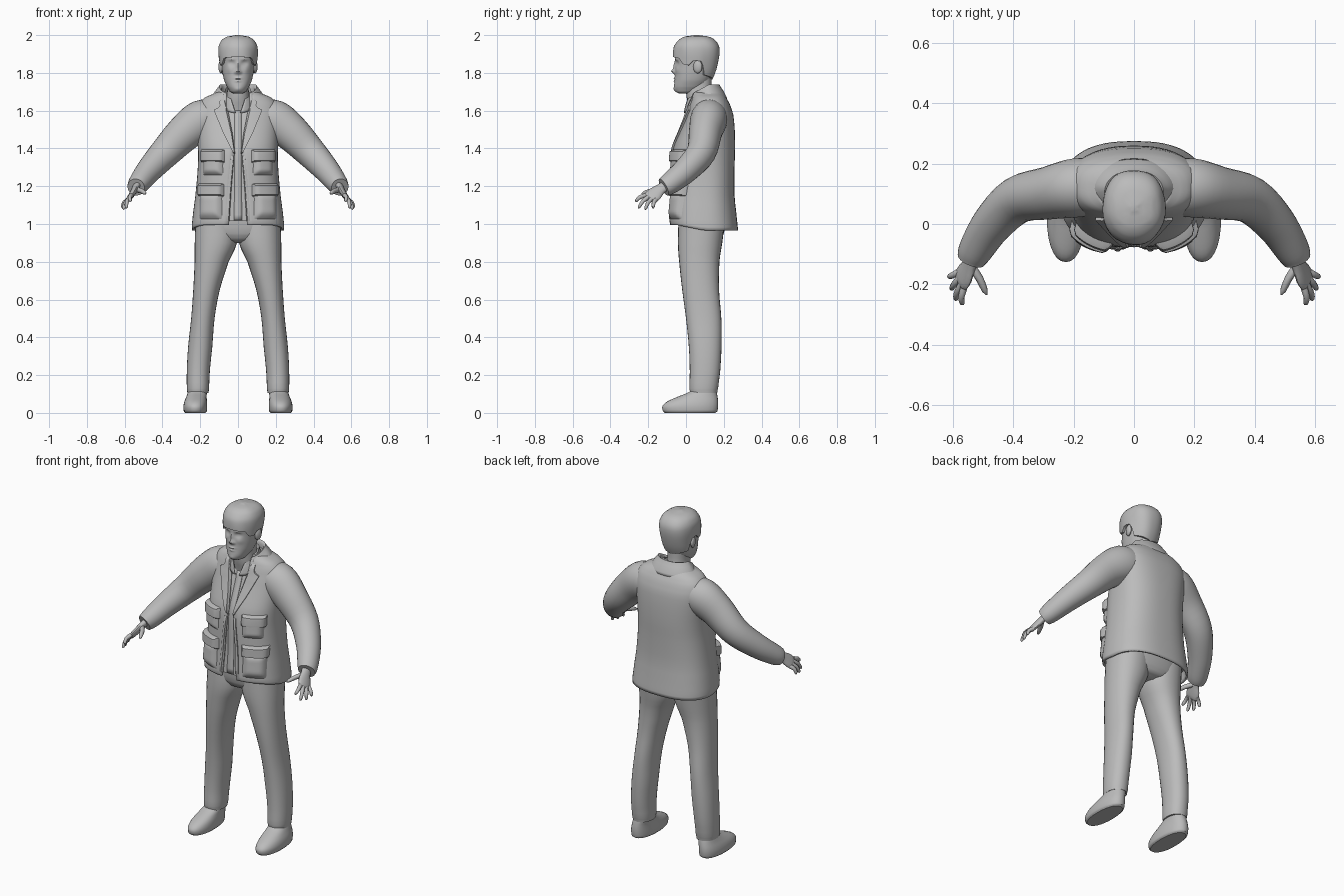
import bpy, math
from mathutils import Vector

if "Cube" in bpy.data.objects:
    bpy.data.objects.remove(bpy.data.objects["Cube"])

mat = bpy.data.materials.new("plain_grey")
mat.diffuse_color = (0.5, 0.5, 0.5, 1)
mat.use_nodes = True
mat.node_tree.nodes["Principled BSDF"].inputs["Base Color"].default_value = mat.diffuse_color
TAU = math.tau


def finish(name, verts, faces, mirror=False, thick=0, angle=40):
    me = bpy.data.meshes.new(name)
    me.from_pydata(verts, [], faces)
    me.materials.append(mat)
    ob = bpy.data.objects.new(name, me)
    bpy.context.collection.objects.link(ob)
    bpy.ops.object.select_all(action='DESELECT')
    ob.select_set(True)
    bpy.context.view_layer.objects.active = ob
    bpy.ops.object.shade_smooth_by_angle(angle=math.radians(angle))
    if thick:
        m = ob.modifiers.new("thickness", 'SOLIDIFY')
        m.thickness, m.offset = thick, -1
    if mirror:
        ob.modifiers.new("mirror", 'MIRROR').use_mirror_merge = False
    return ob


def skin(rings, closed=True, caps=True):
    """Quads between successive rings of points."""
    n = len(rings[0])
    verts = [p for r in rings for p in r]
    faces = [(i*n+j, i*n+(j+1) % n, (i+1)*n+(j+1) % n, (i+1)*n+j)
             for i in range(len(rings)-1) for j in range(n if closed else n-1)]
    if caps:
        faces += [tuple(range(n))[::-1], tuple(range(len(verts)-n, len(verts)))]
    return verts, faces


def row_at(rows, t):
    """Smooth row (z, centre x, half width, front y, back y); z runs linearly."""
    i = min(int(t), len(rows)-2)
    f = t-i
    a, b, c, d = (rows[max(0, min(len(rows)-1, i+k))] for k in (-1, 0, 1, 2))
    out = [q+.5*f*(r-p+f*(2*p-5*q+4*r-s+f*(3*(q-r)+s-p))) for p, q, r, s in zip(a, b, c, d)]
    out[0] = b[0]+f*(c[0]-b[0])
    return out


def t_of(rows, z):
    for i in range(len(rows)-1):
        if z <= rows[i+1][0]:
            return i+max(0, (z-rows[i][0])/(rows[i+1][0]-rows[i][0]))
    return len(rows)-1


def point(row, a, off=0, p=2.2):
    """Point on a superellipse section; angle 0 is the front."""
    z, cx, rx, yf, yb = row
    s, c = math.sin(a), math.cos(a)
    return Vector((cx+(rx+off)*math.copysign(abs(s)**(2/p), s),
                   (yf+yb)/2-((yb-yf)/2+off)*math.copysign(abs(c)**(2/p), c), z))


def loft(name, rows, n=28, k=3, p=2.2, off=0, mirror=False, gap=None, thick=0, shape=None):
    rings = []
    for i in range((len(rows)-1)*k+1):
        row = row_at(rows, i/k)
        if gap:
            a0 = math.asin(min(1, gap(row[0])/row[2])**(p/2))
            angs = [a0+(TAU-2*a0)*j/n for j in range(n+1)]
        else:
            angs = [TAU*j/n for j in range(n)]
        rings.append([point(row, a, off, p) for a in angs])
    verts, faces = skin(rings, not gap, not gap)
    for v in verts:
        if shape:
            shape(v)
    return finish(name, verts, faces, mirror, thick)


def tube(name, path, ref, n=20, k=4):
    """Tube through (x, y, z, radius along ref, other radius), mirrored."""
    rings = []
    for i in range((len(path)-1)*k+1):
        t = i/k
        q = row_at([(j,)+r for j, r in enumerate(path)], t)[1:]
        lo, hi = (row_at([(j,)+r for j, r in enumerate(path)], max(0, min(len(path)-1, t+e)))[1:4]
                  for e in (-.3, .3))
        d = (Vector(hi)-Vector(lo)).normalized()
        u = (Vector(ref)-d*d.dot(Vector(ref))).normalized()
        w = d.cross(u)
        rings.append([Vector(q[:3])+u*q[3]*math.cos(TAU*j/n)+w*q[4]*math.sin(TAU*j/n) for j in range(n)])
    return finish(name, *skin(rings), mirror=True)


def piecewise(pts):
    def f(x):
        for (a, p), (b, q) in zip(pts, pts[1:]):
            if x <= b:
                return p+(q-p)*max(0, (x-a)/(b-a))
        return pts[-1][1]
    return f


# Jacket body, open along the front
JP = 2.5
jacket = [(.965, 0, .245, -.085, .275), (1.02, 0, .242, -.088, .27), (1.15, 0, .226, -.08, .257),
          (1.3, 0, .213, -.078, .257), (1.4, 0, .212, -.068, .26), (1.5, 0, .216, -.03, .258),
          (1.58, 0, .22, 0, .25), (1.635, 0, .208, .018, .232), (1.67, 0, .175, .03, .212),
          (1.7, 0, .11, .04, .19)]
opening = piecewise([(.96, .05), (1.2, .035), (1.4, .018), (1.5, .035), (1.6, .055), (1.7, .075)])


def hem(v):
    if v.z < 1.02:
        v.z += .03*max(0, min(1, (.1-v.y)/.15))*(1.02-v.z)/.055


loft("jacket_body", jacket, n=56, p=JP, gap=opening, thick=.012, shape=hem)


def patch(name, edges, puff, nz=14, nx=12, margin=.16):
    """Padded piece lying on the jacket; edges are (z, inner x, outer x)."""
    inner = piecewise([(e[0], e[1]) for e in edges])
    outer = piecewise([(e[0], e[2]) for e in edges])
    rings = []
    for i in range(nz+1):
        v = i/nz
        z = edges[0][0]+v*(edges[-1][0]-edges[0][0])
        row, ring = row_at(jacket, t_of(jacket, z)), []
        for j in range(nx+1):
            u = j/nx
            x = inner(z)+u*(outer(z)-inner(z))
            e = min(1, min(u, 1-u, v, 1-v)/margin)
            h = -.006+(puff+.006)*math.sin(e*math.pi/2)
            ring.append(point(row, math.asin(min(1, x/row[2])**(JP/2)), h, JP))
        rings.append(ring)
    return finish(name, *skin(rings, False, False), mirror=True)


# Pockets with flaps, front placket and lapels
patch("chest_pocket", [(1.255, .075, .19), (1.37, .075, .19)], .018, margin=.3)
patch("chest_pocket_flap", [(1.325, .068, .195), (1.395, .068, .195)], .024)
patch("lower_pocket", [(1.02, .08, .212), (1.18, .08, .207)], .02, margin=.3)
patch("lower_pocket_flap", [(1.145, .072, .21), (1.215, .072, .21)], .026)
patch("lapel", [(1.37, .016, .022), (1.48, .03, .078), (1.605, .055, .13), (1.62, .058, .095),
                (1.665, .07, .095)], .01, nz=24, margin=.06)
patch("front_placket", [(.995, .049, .068), (1.2, .035, .054), (1.38, .019, .036)], .006, nx=8)

# Collars, dropping towards the front
def drop(v):
    v.z += min(0, .55*(v.y-.12))


loft("jacket_collar", [(1.665, 0, .145, -.005, .217), (1.705, 0, .122, .01, .198), (1.738, 0, .098, .025, .177),
                       (1.73, 0, .088, .03, .168), (1.69, 0, .085, .03, .165)],
     n=40, gap=lambda z: .062, thick=.006, shape=drop)
loft("shirt_collar", [(1.66, 0, .085, -.012, .16), (1.70, 0, .078, -.006, .155), (1.725, 0, .07, 0, .15),
                      (1.69, 0, .066, 0, .145)],
     n=32, gap=lambda z: .012+max(0, z-1.66)*.4, thick=.004, shape=drop)

# Shirt inside the jacket, with a button strip
shirt = [(1.015,)+jacket[1][1:]]+jacket[2:]
loft("shirt", shirt, n=40, p=JP, off=-.016)
strip = [[point(row_at(jacket, t_of(jacket, 1.02+.58*i/20)), s*.05, -.012, JP) for s in (-1, 0, 1)]
         for i in range(21)]
finish("shirt_button_strip", *skin(strip, False, False), thick=.004)

# Sleeves
tube("sleeve", [(.11, .125, 1.565, .085, .09), (.19, .12, 1.55, .108, .098), (.28, .103, 1.485, .098, .088),
                (.385, .08, 1.378, .082, .078), (.47, .0, 1.285, .068, .068), (.525, -.085, 1.215, .056, .058),
                (.54, -.118, 1.195, .046, .05)], (.8, 0, .6), n=28)

# Hands
W = Vector((.25, .85, -.35)).normalized()
tube("palm", [(.532, -.1, 1.207, .03, .022), (.545, -.135, 1.185, .03, .018), (.56, -.165, 1.16, .042, .016),
              (.574, -.19, 1.138, .04, .013), (.577, -.197, 1.132, .03, .006)], W, n=16, k=2)
knuckle = Vector((.573, -.186, 1.14))
for nm, s, tip in (("index_finger", -.031, (.57, -.268, 1.12)), ("middle_finger", -.011, (.593, -.253, 1.085)),
                   ("ring_finger", .01, (.607, -.217, 1.078)), ("little_finger", .03, (.615, -.175, 1.086))):
    a, b = knuckle+W*s, Vector(tip)
    m = a.lerp(b, .5)+Vector((.006, -.004, .006))
    tube(nm, [(*a, .012, .012), (*m, .0105, .0105), (*a.lerp(b, .92), .008, .008), (*b, .002, .002)], W, n=10, k=2)
tube("thumb", [(.54, -.14, 1.183, .016, .014), (.513, -.18, 1.176, .014, .013), (.495, -.22, 1.165, .01, .01),
               (.488, -.235, 1.16, .002, .002)], W, n=10, k=2)

# Trousers
loft("trouser_leg", [(.105, .212, .056, .022, .165), (.13, .212, .059, .018, .17), (.22, .21, .061, .02, .181),
                     (.35, .2, .064, .015, .188), (.5, .186, .062, 0, .187), (.65, .167, .07, -.02, .175),
                     (.8, .14, .09, -.036, .177), (.9, .117, .112, -.043, .192), (1.02, .113, .114, -.04, .205)],
     mirror=True)
loft("trouser_seat", [(.9, 0, .07, .02, .14), (.915, 0, .13, -.015, .18), (.95, 0, .215, -.035, .2),
                      (1.05, 0, .225, -.045, .22)], p=2.4)

# Shoes
loft("shoe", [(0, .226, .054, -.112, .155), (.008, .226, .061, -.122, .166), (.035, .226, .063, -.125, .17),
              (.06, .224, .06, -.1, .17), (.085, .22, .054, -.045, .167), (.11, .215, .05, .015, .162),
              (.13, .213, .046, .035, .155)], mirror=True)

# Neck and head with moulded face
loft("neck", [(1.6, 0, .075, .02, .16), (1.66, 0, .062, .005, .145), (1.72, 0, .056, 0, .135),
              (1.79, 0, .056, .01, .135)])
head = [(1.69, 0, .025, -.035, .02), (1.7, 0, .042, -.054, .06), (1.725, 0, .058, -.063, .1),
        (1.76, 0, .073, -.06, .125), (1.8, 0, .082, -.058, .145), (1.85, 0, .088, -.057, .16),
        (1.9, 0, .094, -.058, .169), (1.94, 0, .092, -.052, .166), (1.97, 0, .076, -.03, .145),
        (1.986, 0, .048, 0, .112), (1.992, 0, .004, .05, .06)]
# Each feature: x, z, spread x, spread z, forward amount
features = [(0, 1.808, .011, .012, .019), (0, 1.835, .008, .022, .01), (.014, 1.803, .007, .007, .007),
            (.034, 1.85, .016, .012, -.011), (.034, 1.848, .010, .005, .005), (.034, 1.873, .02, .006, .004),
            (0, 1.771, .018, .005, .007), (0, 1.757, .015, .005, .006), (0, 1.764, .02, .0025, -.004),
            (0, 1.712, .02, .012, .005), (.045, 1.815, .016, .016, .004)]


def face(v):
    if v.y < .02:
        v.y -= sum(h*math.exp(-((abs(v.x)-x)/sx)**2-((v.z-z)/sz)**2) for x, z, sx, sz, h in features)


loft("head", head, n=96, k=7, shape=face)

# Ears
rings = [[Vector((.09+.013*math.cos(f)+.25*(.02*math.cos(a)*math.sin(f)), .062+.024*math.sin(f)*math.cos(a),
                  1.832+.035*math.sin(f)*math.sin(a))) for a in (TAU*j/16 for j in range(16))]
         for f in (math.pi*(i+.05)/8.1 for i in range(9))]
finish("ear", *skin(rings[::-1]), mirror=True)

# Hair cap with a fringe, sideburns and a low back
hairline = piecewise([(0, 1.885), (.75, 1.88), (1.0, 1.845), (1.3, 1.84), (1.5, 1.868), (1.8, 1.86),
                      (2.05, 1.79), (math.pi, 1.765)])
rings = []
for i in range(17):
    t = max(0, i-1)/15
    ring = []
    for j in range(64):
        a = TAU*j/64
        low = hairline(min(a, TAU-a))
        z = low+(1.992-low)*math.sin(t*math.pi/2)
        off = -.008 if i == 0 else .011*(1+.12*math.sin(5*a+4*t))*(1-.3*t)
        p = point(row_at(head, t_of(head, z)), a, off)
        p.z += .008*t
        ring.append(p)
    rings.append(ring)
finish("hair", *skin(rings))
